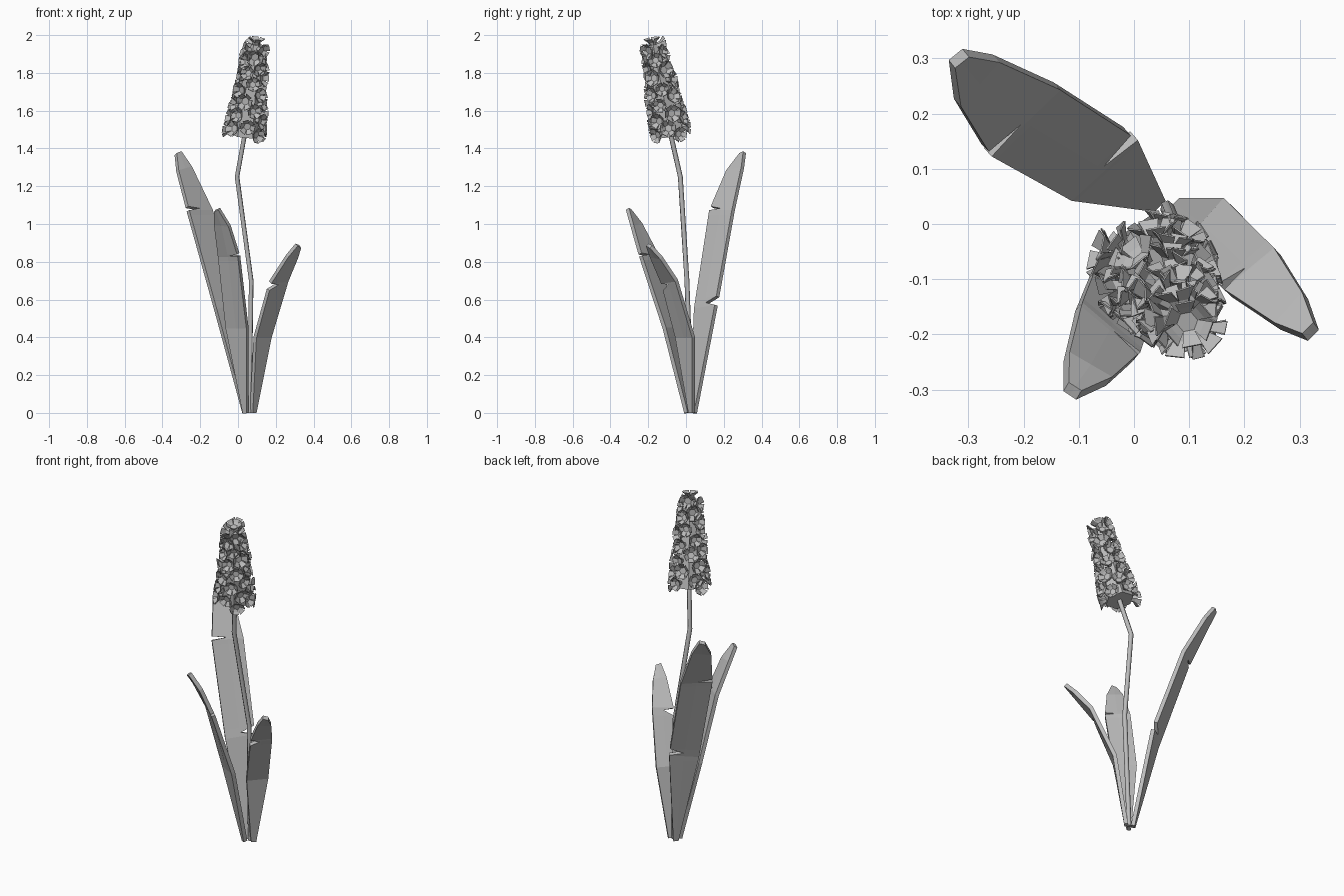
import bpy, bmesh, math, random
from mathutils import Vector, Matrix

random.seed(4)
cube = bpy.data.objects.get("Cube")
if cube:
    bpy.data.objects.remove(cube, do_unlink=True)

# One plain grey for the whole plant
grey = bpy.data.materials.new("plain_grey")
grey.use_nodes = True
colour = (0.5, 0.5, 0.5, 1)
grey.diffuse_color = colour
for node in grey.node_tree.nodes:
    if node.type == 'BSDF_PRINCIPLED':
        node.inputs["Base Color"].default_value = colour


def finish(name, bm, thickness=None):
    """Turn a bmesh into a flat shaded object, optionally thickened."""
    bmesh.ops.recalc_face_normals(bm, faces=bm.faces)
    mesh = bpy.data.meshes.new(name)
    bm.to_mesh(mesh)
    bm.free()
    mesh.materials.append(grey)
    obj = bpy.data.objects.new(name, mesh)
    bpy.context.collection.objects.link(obj)
    if thickness:
        solid = obj.modifiers.new("thickness", 'SOLIDIFY')
        solid.thickness = thickness
        solid.offset = 0
    return obj


def along(points, p):
    """Point at a fractional index along a polyline."""
    i = min(int(p), len(points) - 2)
    return Vector(points[i]).lerp(Vector(points[i + 1]), p - i)


def leaf(name, edge_a, edge_b, notches):
    """Blade between two edges; each notch is (position, side)."""
    stations = {float(i): None for i in range(len(edge_a))}
    for position, side in notches:
        stations[position - 0.09] = None
        stations[position] = side
        stations[position + 0.05] = None
    bm = bmesh.new()
    previous = None
    for p in sorted(stations):
        a, b = along(edge_a, p), along(edge_b, p)
        mid = (a + b) / 2
        if stations[p] == "a":
            a = a.lerp(mid, 0.93)
        if stations[p] == "b":
            b = b.lerp(mid, 0.93)
        row = [bm.verts.new(v) for v in (a, mid, b)]
        if previous:
            for k in range(2):
                bm.faces.new((previous[k], previous[k + 1], row[k + 1], row[k]))
        previous = row
    return finish(name, bm, 0.022)


# Leaves: left and right outline of each torn blade
leaf("back_leaf",
     [(0.03, 0.03, 0), (-0.12, 0.05, 0.55), (-0.265, 0.13, 1.07),
      (-0.32, 0.22, 1.28), (-0.33, 0.29, 1.37)],
     [(0.05, 0.05, 0), (0, 0.16, 0.57), (-0.14, 0.25, 1.07),
      (-0.25, 0.3, 1.3), (-0.305, 0.31, 1.38)],
     [(1.04, "b"), (2.04, "a")])
leaf("left_leaf",
     [(0.07, 0.02, 0), (0.09, -0.05, 0.4), (0.17, -0.125, 0.69),
      (0.26, -0.185, 0.83), (0.31, -0.205, 0.89)],
     [(0.09, 0.04, 0), (0.17, 0.04, 0.4), (0.26, -0.05, 0.7),
      (0.31, -0.13, 0.82), (0.33, -0.185, 0.88)],
     [(1.96, "a")])
leaf("front_leaf",
     [(0.03, 0.01, 0), (-0.06, -0.05, 0.45), (-0.1, -0.15, 0.83),
      (-0.122, -0.24, 1), (-0.123, -0.295, 1.07)],
     [(0.05, 0, 0), (0.05, -0.115, 0.45), (0.005, -0.24, 0.83),
      (-0.045, -0.285, 0.99), (-0.1, -0.31, 1.08)],
     [(2.03, "b")])

# Flower head axis
foot, tip = Vector((0.035, -0.08, 1.47)), Vector((0.095, -0.175, 1.95))
axis = (tip - foot).normalized()
frame = axis.to_track_quat('Z', 'Y')

# Stem: bent tube
path = [(0.06, 0.03, 0), (0.07, 0.005, 0.7), (-0.005, -0.03, 1.25), foot]
curve = bpy.data.curves.new("stem", 'CURVE')
curve.dimensions = '3D'
curve.bevel_depth = 0.013
curve.bevel_resolution = 1
curve.use_fill_caps = True
spline = curve.splines.new('POLY')
spline.points.add(len(path) - 1)
for point, place in zip(spline.points, path):
    point.co = (*place, 1)
curve.materials.append(grey)
stem = bpy.data.objects.new("stem", curve)
bpy.context.collection.objects.link(stem)

# Core: tapered six sided block that carries the florets
base_radius, top_radius = 0.08, 0.025
bm = bmesh.new()
bmesh.ops.create_cone(
    bm, cap_ends=True, segments=6, radius1=base_radius, radius2=top_radius,
    depth=(tip - foot).length,
    matrix=Matrix.Translation((foot + tip) / 2) @ frame.to_matrix().to_4x4())
finish("flower_core", bm)


def add_floret(bm, place, facing, size):
    """Six separate petals flaring from a hexagonal throat."""
    turn = facing.to_track_quat('Z', 'Y').to_matrix().to_4x4()
    spin = Matrix.Rotation(random.uniform(0, math.pi), 4, 'Z')
    matrix = Matrix.Translation(place) @ turn @ spin @ Matrix.Scale(size, 4)

    def vert(radius, angle, height):
        return bm.verts.new(matrix @ Vector((
            radius * math.cos(angle), radius * math.sin(angle), height)))

    step = math.pi / 3
    ring = [vert(0.02, i * step, 0.012) for i in range(6)]
    root = [vert(0.01, i * step, -0.015) for i in range(6)]
    bm.faces.new(ring)
    for i in range(6):
        j = (i + 1) % 6
        bm.faces.new((root[i], root[j], ring[j], ring[i]))
        outer = [vert(0.045, (i + k) * step, 0.034) for k in (0.9, 0.1)]
        bm.faces.new((ring[i], ring[j], *outer))


# Florets: spiral round the core, with one crowning the tip
bm = bmesh.new()
count = 46
for i in range(count):
    t = 0.02 + 0.96 * (i / (count - 1)) ** 1.15
    angle = i * math.pi * (3 - math.sqrt(5)) + random.uniform(-0.15, 0.15)
    out = frame @ Vector((math.cos(angle), math.sin(angle), 0))
    radius = base_radius + (top_radius - base_radius) * t
    facing = out + axis * random.uniform(-0.15, 0.3)
    add_floret(bm, foot.lerp(tip, t) + out * radius, facing.normalized(),
               random.uniform(0.85, 1.05))
add_floret(bm, tip, axis, 1)
finish("florets", bm, 0.003)
